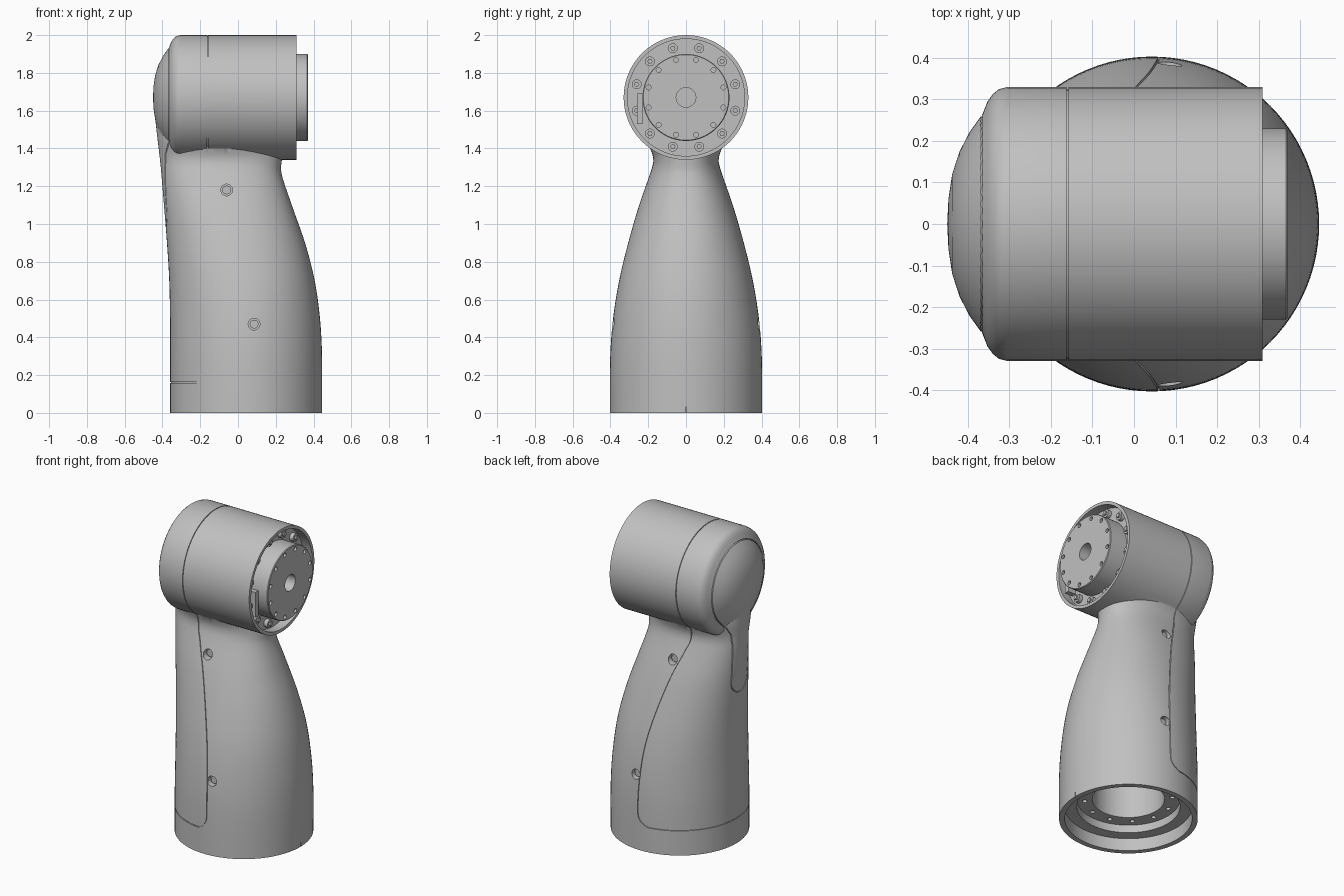
import bpy, bmesh
from math import sin, cos, pi, radians, hypot
from mathutils import Vector, Matrix

if "Cube" in bpy.data.objects:
    bpy.data.objects.remove(bpy.data.objects["Cube"])

grey = bpy.data.materials.new("light_grey")
grey.use_nodes = True
GREY = (0.53, 0.53, 0.53, 1)
grey.diffuse_color = GREY
grey.node_tree.nodes["Principled BSDF"].inputs["Base Color"].default_value = GREY

AXIS_Z = 1.67      # height of the joint axis
BASE_X = 0.0425    # centre of the base


def finish(name, bm):
    bmesh.ops.remove_doubles(bm, verts=bm.verts, dist=1e-5)
    bmesh.ops.recalc_face_normals(bm, faces=bm.faces)
    me = bpy.data.meshes.new(name)
    bm.to_mesh(me)
    bm.free()
    me.materials.append(grey)
    ob = bpy.data.objects.new(name, me)
    bpy.context.collection.objects.link(ob)
    return ob


def activate(ob):
    bpy.ops.object.select_all(action='DESELECT')
    ob.select_set(True)
    bpy.context.view_layer.objects.active = ob


def smooth(ob):
    activate(ob)
    bpy.ops.object.shade_smooth_by_angle(angle=radians(32))


def boolean(ob, tool, operation):
    activate(ob)
    mod = ob.modifiers.new("cut", 'BOOLEAN')
    mod.object, mod.operation, mod.solver = tool, operation, 'EXACT'
    bpy.ops.object.modifier_apply(modifier=mod.name)


def bridge(bm, rings, closed=True):
    for a, b in zip(rings, rings[1:]):
        for i in range(len(a) if closed else len(a) - 1):
            j = (i + 1) % len(a)
            bm.faces.new((a[i], a[j], b[j], b[i]))


def lathe(name, profile, place, n=96):
    """Spin (distance, radius) points; place maps (d, u, v) to space."""
    bm = bmesh.new()
    rings = [[bm.verts.new(place(d, r * cos(2 * pi * i / n), r * sin(2 * pi * i / n)))
              for i in range(n)] for d, r in profile]
    bridge(bm, rings)
    return finish(name, bm)


def on_x(d, u, v):
    return (d, u, AXIS_Z + v)


def on_z(d, u, v):
    return (BASE_X + u, v, d)


def add_rod(bm, centre, axis, radius, length, n=20):
    turn = Vector((0, 0, 1)).rotation_difference(Vector(axis)).to_matrix().to_4x4()
    bmesh.ops.create_cone(bm, cap_ends=True, segments=n, radius1=radius, radius2=radius,
                          depth=length, matrix=Matrix.Translation(centre) @ turn)


def add_box(bm, centre, size):
    bmesh.ops.create_cube(bm, size=1, matrix=Matrix.Translation(centre) @ Matrix.Diagonal((*size, 1)))


def ring_points(radius, n=12):
    return [(radius * cos(2 * pi * (i + .5) / n), radius * sin(2 * pi * (i + .5) / n))
            for i in range(n)]


# Arm sections: height, left edge, right edge, half depth, squareness
ROWS = [(0, -.36, .445, .403, 2), (.3, -.36, .445, .401, 2), (.5, -.36, .434, .386, 2),
        (.7, -.364, .406, .354, 2.05), (.9, -.376, .355, .306, 2.1), (1.1, -.392, .285, .248, 2.2),
        (1.28, -.407, .227, .186, 2.3), (1.34, -.413, .232, .172, 2.3), (1.4, -.42, .225, .19, 2.2),
        (1.44, -.425, .2, .215, 2), (1.6, -.443, .1, .15, 2)]


def section(z):
    k = max(i for i in range(len(ROWS) - 1) if ROWS[i][0] <= z + 1e-6)
    p, q = ROWS[k], ROWS[k + 1]
    before, after = ROWS[max(k - 1, 0)], ROWS[min(k + 2, len(ROWS) - 1)]
    h = q[0] - p[0]
    t = (z - p[0]) / h
    out = []
    for c in range(1, 5):
        m0 = (q[c] - before[c]) / (q[0] - before[0]) * h
        m1 = (after[c] - p[c]) / (after[0] - p[0]) * h
        if k == 0:
            m0 = 0
        out.append((2*t**3 - 3*t**2 + 1) * p[c] + (t**3 - 2*t**2 + t) * m0
                   + (3*t**2 - 2*t**3) * q[c] + (t**3 - t**2) * m1)
    return out


def arm(name, inset, z0, n=96, steps=48):
    bm = bmesh.new()
    rings = []
    for s in range(steps + 1):
        z = z0 + (1.6 - z0) * s / steps
        x0, x1, w, e = section(z)
        cx, a, b = (x0 + x1) / 2, (x1 - x0) / 2 - inset, w - inset
        ring = []
        for i in range(n):
            c, d = cos(2 * pi * i / n), sin(2 * pi * i / n)
            r = (abs(c)**e + abs(d)**e) ** (-1 / e)
            ring.append(bm.verts.new((cx + a * r * c, b * r * d, z)))
        rings.append(ring)
    bridge(bm, rings)
    bm.faces.new(rings[0])
    bm.faces.new(rings[-1])
    return finish(name, bm)


def ribbon(name, pts, place, near, far, half=.0025, closed=False):
    """Thin curved blade used to cut a seam."""
    bm = bmesh.new()
    rings = []
    n = len(pts)
    for i, (u, v) in enumerate(pts):
        a = pts[(i - 1) % n] if closed or i else pts[0]
        b = pts[(i + 1) % n] if closed or i < n - 1 else pts[-1]
        du, dv = b[0] - a[0], b[1] - a[1]
        s = half / hypot(du, dv)
        ou, ov = -dv * s, du * s
        rings.append([bm.verts.new(place(u + k * ou, v + k * ov, d))
                      for k, d in ((1, near), (-1, near), (-1, far), (1, far))])
    bridge(bm, rings + rings[:1] if closed else rings)
    if not closed:
        bm.faces.new(rings[0])
        bm.faces.new(rings[-1])
    return finish(name, bm)


def spline(pts, steps=8):
    out = []
    for i in range(len(pts) - 1):
        p = [Vector(pts[min(max(j, 0), len(pts) - 1)]) for j in range(i - 1, i + 3)]
        for s in range(steps):
            t = s / steps
            out.append(tuple(p[1] + t * (p[2] - p[0]) / 2
                             + t*t * (p[0] - 2.5 * p[1] + 2 * p[2] - p[3] / 2)
                             + t**3 * (1.5 * (p[1] - p[2]) + (p[3] - p[0]) / 2)))
    return out + [pts[-1]]


# Joint housing with domed cap and recessed open end
DOME = [(-.45, 0), (-.447, .06), (-.438, .12), (-.42, .175), (-.397, .22), (-.365, .265),
        (-.353, .295), (-.34, .313), (-.325, .325), (-.305, .33)]
shell = lathe("arm_shell", DOME + [(.31, .33), (.31, .31), (.25, .31), (.25, 0)], on_x)
loft = arm("arm_loft", 0, 0)
boolean(shell, loft, 'UNION')

# Slightly smaller core that closes the bottom of the seams
core = arm("seam_backing", .006, .13)
core_joint = lathe("joint_backing", [(x + .006, max(r - .006, 0)) for x, r in DOME]
                   + [(.2, .324), (.2, 0)], on_x)

# Stepped opening under the base
cavity = lathe("base_opening", [(-.05, 0), (-.05, .37), (.08, .37), (.08, .3), (.13, .3),
                                (.13, .21), (.45, .21), (.45, 0)], on_z)
# Side screw holes, base bolt holes and alignment notch
bm = bmesh.new()
screws = bmesh.new()
for x, z in ((-.06, 1.18), (.085, .47)):
    x0, x1, w, e = section(z)
    y = w * (1 - abs((x - (x0 + x1) / 2) / ((x1 - x0) / 2))**e) ** (1 / e)
    for side in (-1, 1):
        add_rod(bm, (x, side * y, z), (0, 1, 0), .031, .07, 32)
        add_rod(bm, (x, side * (y - .03), z), (0, 1, 0), .014, .06, 6)
        add_rod(screws, (x, side * (y - .037), z), (0, 1, 0), .023, .03)
for u, v in ring_points(.255):
    add_rod(bm, (BASE_X + u, v, .13), (0, 0, 1), .014, .06)
add_box(bm, (.445, 0, .01), (.03, .006, .04))
holes = finish("hole_cutters", bm)
for body in (shell, core):
    boolean(body, cavity, 'DIFFERENCE')
    boolean(body, holes, 'DIFFERENCE')

# Rear cover seam, running through both sides
path = [(-.16, 2.1), (-.16, 1.7), (-.16, 1.35), (-.13, 1.24), (-.07, 1.08), (-.01, .87), (.035, .66),
        (.055, .45), (.06, .27), (.05, .2), (.0, .163), (-.06, .16), (-.25, .16), (-.5, .16)]
cover_seam = ribbon("cover_seam", spline(path), lambda u, v, d: (u, d, v), -.6, .6)
# Teardrop cap seam on the left end
half_outline = [(.262 * sin(radians(a)), AXIS_Z + .262 * cos(radians(a))) for a in range(0, 141, 7)]
half_outline += [(.12, 1.425), (.09, 1.37), (.08, 1.3), (.08, 1.1)]
half_outline += [(.08 * cos(radians(a)), 1.06 - .08 * sin(radians(a))) for a in range(0, 91, 15)]
outline = half_outline + [(-y, z) for y, z in half_outline[-2:0:-1]]
cap_seam = ribbon("cap_seam", outline, lambda u, v, d: (d, u, v), -.6, -.25, closed=True)
for seam in (cover_seam, cap_seam):
    boolean(shell, seam, 'DIFFERENCE')

# Output flange with a central bore and a circle of holes
flange = lathe("output_flange", [(.22, 0), (.22, .23), (.366, .23), (.37, .226), (.37, .052),
                                 (.24, .052), (.24, 0)], on_x)
bm = bmesh.new()
for u, v in ring_points(.205):
    add_rod(bm, (.37, u, AXIS_Z + v), (1, 0, 0), .013, .06)
flange_holes = finish("flange_hole_cutters", bm)
boolean(flange, flange_holes, 'DIFFERENCE')

# Bolts and stop block in the recess around the flange
bm = bmesh.new()
for u, v in ring_points(.27):
    add_rod(bm, (.26, u, AXIS_Z + v), (1, 0, 0), .026, .03)
    add_rod(bm, (.265, u, AXIS_Z + v), (1, 0, 0), .014, .04, 6)
add_box(bm, (.275, -.245, 1.61), (.06, .03, .16))
recess_bolts = finish("recess_bolts", bm)
side_screws = finish("side_screws", screws)

for tool in (loft, cavity, holes, cover_seam, cap_seam, flange_holes):
    bpy.data.objects.remove(tool)
for ob in (shell, core, core_joint, flange, recess_bolts, side_screws):
    smooth(ob)
